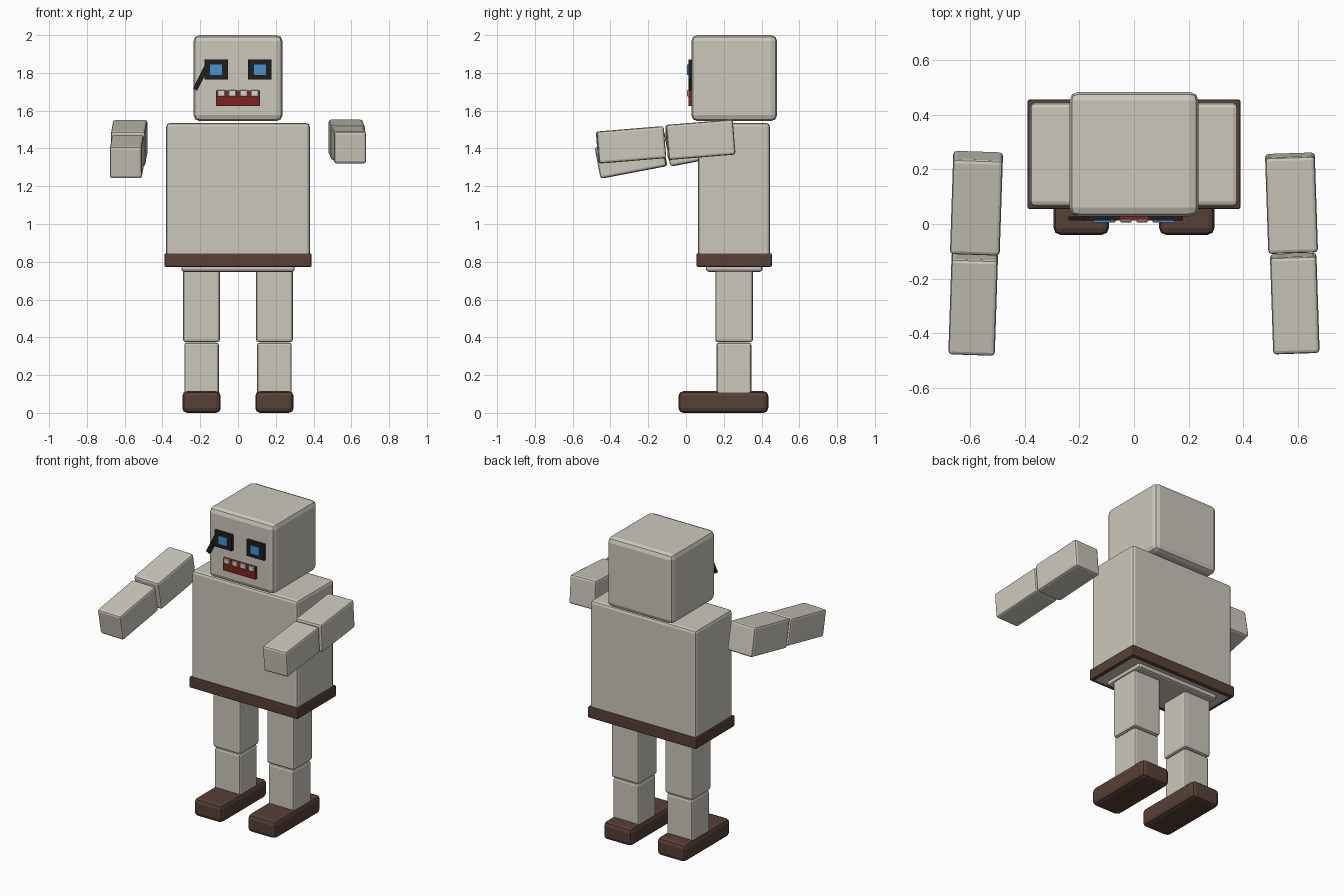
import bpy, bmesh, math
from mathutils import Matrix, Vector

if "Cube" in bpy.data.objects:
    bpy.data.objects.remove(bpy.data.objects["Cube"])


def mat(name, rgb):
    m = bpy.data.materials.new(name)
    m.diffuse_color = (*rgb, 1)
    m.use_nodes = True
    m.node_tree.nodes["Principled BSDF"].inputs["Base Color"].default_value = m.diffuse_color
    return m


STONE = mat("pale stone grey", (0.60, 0.58, 0.50))
BROWN = mat("dark brown", (0.095, 0.052, 0.036))
BLACK = mat("black", (0.013, 0.013, 0.014))
BLUE = mat("eye blue", (0.06, 0.29, 0.64))
RED = mat("mouth red", (0.21, 0.016, 0.016))
CREAM = mat("tooth cream", (0.68, 0.66, 0.58))


def block(name, centre, size, material, bevel=0.0, segments=2, rot=None):
    """Box with softened edges; rot is an optional rotation matrix about its centre."""
    bm = bmesh.new()
    bmesh.ops.create_cube(bm, size=1, matrix=Matrix.Diagonal((*size, 1)))
    if bevel:
        bmesh.ops.bevel(bm, geom=bm.edges[:], offset=bevel, segments=segments,
                        profile=0.5, affect='EDGES')
    me = bpy.data.meshes.new(name)
    bm.to_mesh(me)
    bm.free()
    me.materials.append(material)
    ob = bpy.data.objects.new(name, me)
    ob.matrix_world = Matrix.Translation(Vector(centre)) @ (rot or Matrix())
    bpy.context.collection.objects.link(ob)
    return ob


def span(name, x, y, z, material, bevel=0.0, **kw):
    """Box given by its (min, max) along each axis."""
    c = [(a + b) / 2 for a, b in (x, y, z)]
    s = [b - a for a, b in (x, y, z)]
    return block(name, c, s, material, bevel, **kw)


# Head, torso, belt, hips
span("head", (-0.236, 0.236), (0.028, 0.483), (1.545, 2.0), STONE, 0.032)
span("torso", (-0.38, 0.38), (0.064, 0.444), (0.772, 1.534), STONE, 0.018)
span("belt", (-0.39, 0.39), (0.055, 0.455), (0.773, 0.845), BROWN, 0.008)
span("hips", (-0.30, 0.30), (0.105, 0.405), (0.747, 0.80), STONE, 0.015)

# Legs and feet
for side, s in (("left", -1), ("right", 1)):
    cx = s * 0.193
    block(f"{side}_thigh", (cx, 0.255, 0.575), (0.195, 0.198, 0.40), STONE, 0.013)
    block(f"{side}_shin", (cx, 0.254, 0.222), (0.183, 0.184, 0.30), STONE, 0.013)
    block(f"{side}_foot", (cx, 0.198, 0.0575), (0.203, 0.475, 0.115), BROWN, 0.025)

# Arms reaching forward, each with its own downward pitch
for side, s, pitch, zu, zl in (("left", -1, 10.8, 1.429, 1.357),
                               ("right", 1, 4.7, 1.446, 1.419)):
    rot = (Matrix.Rotation(math.radians(1.9 * s), 4, 'Z')
           @ Matrix.Rotation(math.radians(pitch), 4, 'X'))
    block(f"{side}_upper_arm", (s * 0.576, 0.076, zu), (0.182, 0.354, 0.186),
          STONE, 0.013, rot=rot)
    block(f"{side}_forearm", (s * 0.588, -0.291, zl), (0.170, 0.356, 0.170),
          STONE, 0.013, rot=rot)

# Eyes: dark surround with a blue centre
for side, s in (("left", -1), ("right", 1)):
    cx = s * 0.116
    block(f"{side}_eye_surround", (cx, 0.021, 1.818), (0.125, 0.018, 0.105), BLACK)
    block(f"{side}_eye", (cx, 0.0095, 1.817), (0.064, 0.0095, 0.055), BLUE)

# Slanted dark mark running down from the left eye
a, b = Vector((-0.168, 0.02, 1.83)), Vector((-0.227, 0.02, 1.712))
tilt = math.atan2((a - b).x, (a - b).z)
block("left_eye_mark", (a + b) / 2, (0.026, 0.016, (a - b).length), BLACK,
      rot=Matrix.Rotation(tilt, 4, 'Y'))

# Mouth and teeth
span("mouth", (-0.116, 0.116), (0.013, 0.030), (1.626, 1.706), RED)
for i in range(4):
    block(f"tooth_{i + 1}", (-0.0885 + i * 0.059, 0.0105, 1.692),
          (0.042, 0.011, 0.036), CREAM, 0.004, segments=1)
